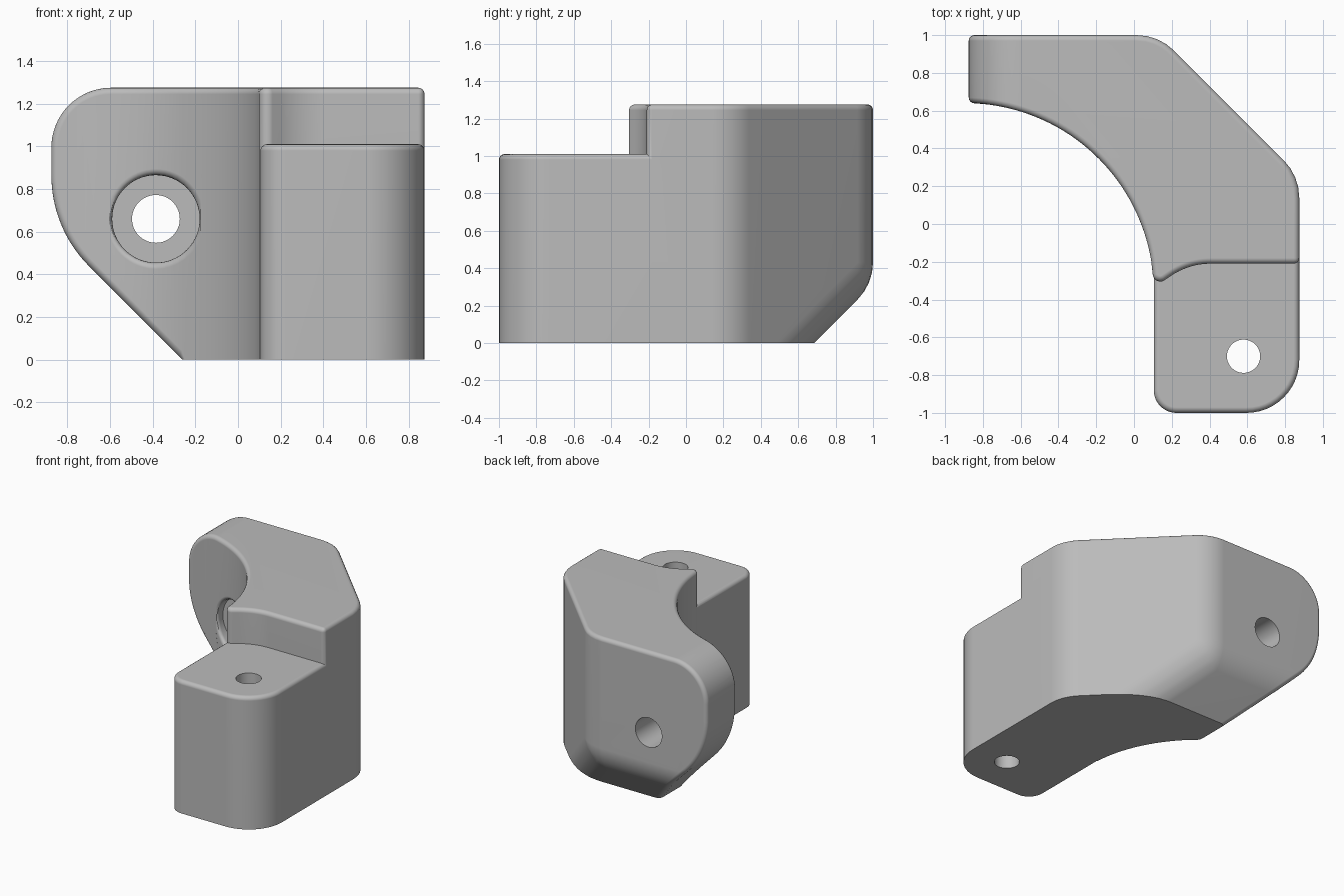
import bpy, bmesh, math
from mathutils import Vector, Matrix

cube = bpy.data.objects.get("Cube")
if cube:
    bpy.data.objects.remove(cube, do_unlink=True)

grey = bpy.data.materials.new("plain_grey")
grey.use_nodes = True
COLOUR = (0.5, 0.5, 0.5, 1)
grey.diffuse_color = COLOUR
grey.node_tree.nodes["Principled BSDF"].inputs["Base Color"].default_value = COLOUR


def rounded(corners, steps=12):
    """Closed outline from (x, y, radius) corners."""
    out = []
    for i, (x, y, r) in enumerate(corners):
        p = Vector((x, y))
        if not r:
            out.append(p)
            continue
        a = (Vector(corners[i - 1][:2]) - p).normalized()
        b = (Vector(corners[(i + 1) % len(corners)][:2]) - p).normalized()
        half = a.angle(b) / 2
        centre = p + (a + b).normalized() * r / math.sin(half)
        start = p + a * r / math.tan(half) - centre
        end = p + b * r / math.tan(half) - centre
        turn = start.angle_signed(end)
        for k in range(steps + 1):
            out.append(centre + Matrix.Rotation(-turn * k / steps, 2) @ start)
    return out


def finish(bm, name):
    bmesh.ops.recalc_face_normals(bm, faces=bm.faces)
    mesh = bpy.data.meshes.new(name)
    bm.to_mesh(mesh)
    bm.free()
    mesh.materials.append(grey)
    ob = bpy.data.objects.new(name, mesh)
    bpy.context.collection.objects.link(ob)
    return ob


def prism(name, outline, low, high, place):
    """Extrude an outline; place turns (u, v, depth) into a point."""
    bm = bmesh.new()
    face = bm.faces.new([bm.verts.new(place(u, v, low)) for u, v in outline])
    ext = bmesh.ops.extrude_face_region(bm, geom=[face])["geom"]
    shift = Vector(place(0, 0, high)) - Vector(place(0, 0, low))
    bmesh.ops.translate(bm, vec=shift, verts=[g for g in ext if isinstance(g, bmesh.types.BMVert)])
    return finish(bm, name)


def plan(u, v, d):
    return (u, v, d)


def front(u, v, d):
    return (u, d, v)


def circle(x, y, r, n=64):
    return [(x + r * math.cos(math.tau * k / n), y + r * math.sin(math.tau * k / n)) for k in range(n)]


def combine(ob, other, operation):
    mod = ob.modifiers.new(operation, "BOOLEAN")
    mod.operation, mod.object, mod.solver = operation, other, "EXACT"
    bpy.context.view_layer.update()
    mesh = bpy.data.meshes.new_from_object(ob.evaluated_get(bpy.context.evaluated_depsgraph_get()))
    ob.modifiers.clear()
    ob.data = mesh
    bpy.data.objects.remove(other, do_unlink=True)


def soften(ob, width):
    """Round every sharp outer edge except those on the base."""
    bm = bmesh.new()
    bm.from_mesh(ob.data)
    bmesh.ops.remove_doubles(bm, verts=bm.verts, dist=0.0005)
    bmesh.ops.dissolve_limit(bm, angle_limit=math.radians(0.5), verts=bm.verts, edges=bm.edges)
    sharp = [e for e in bm.edges if len(e.link_faces) == 2
             and e.calc_face_angle_signed(0) > math.radians(33)
             and max(v.co.z for v in e.verts) > 0.002]
    bmesh.ops.bevel(bm, geom=sharp, offset=width, offset_type="OFFSET", segments=4,
                    profile=0.5, affect="EDGES", clamp_overlap=False)
    bm.to_mesh(ob.data)
    bm.free()


# Bracket body: plan outline with the big inner arc and the curved step wall
TOP, SHELF = 1.275, 1.01
arc = [(-0.895 + math.sin(a), -0.36 + math.cos(a), 0)
       for a in (math.radians(80.5) * k / 36 for k in range(37))]
body = prism("bracket", rounded([(-1.3, 0.64, 0)] + arc + [
    (0.107, -0.335, 0.04), (0.29, -0.21, 0.37), (1.2, -0.21, 0),
    (1.2, 1.3, 0), (-1.3, 1.3, 0)]), 0, TOP, plan)

# Ear silhouette seen from the front
combine(body, prism("ear_profile", rounded([
    (1.4, 0, 0), (-0.26, 0, 0), (-0.875, 0.615, 0.6),
    (-0.875, TOP, 0.28), (1.4, TOP, 0)], 16), -2, 2, front), "INTERSECT")

# Rounded back: hull of balls gives even rounding between the back planes
R = 0.28
bm = bmesh.new()
for corner in [(-1.5, 0.72, 2), (0.014, 0.72, 2), (0.595, 0.139, 2), (0.595, -1, 2), (-1.5, -1, 2),
               (-1.5, 0.72, 0.431), (0.014, 0.72, 0.431), (0.595, 0.139, -0.15),
               (-1.5, -0.311, -0.6), (0.595, -0.311, -0.6), (0.595, -1, -0.6), (-1.5, -1, -0.6)]:
    bmesh.ops.create_uvsphere(bm, u_segments=32, v_segments=16, radius=R,
                              matrix=Matrix.Translation(corner))
hull = bmesh.ops.convex_hull(bm, input=bm.verts)
bmesh.ops.delete(bm, geom=[v for v in bm.verts if v in set(hull["geom_interior"])], context="VERTS")
outer = {g for g in hull["geom"] if isinstance(g, bmesh.types.BMFace) and g.is_valid}
bmesh.ops.delete(bm, geom=[f for f in bm.faces if f not in outer], context="FACES")
bmesh.ops.dissolve_limit(bm, angle_limit=math.radians(0.3), verts=bm.verts, edges=bm.edges)
combine(body, finish(bm, "back_shape"), "INTERSECT")

# Counterbore in the inner arc, then soft edges
HX, HZ = -0.385, 0.66
combine(body, prism("counterbore", circle(HX, HZ, 0.205), -0.5, 0.66, front), "DIFFERENCE")
soften(body, 0.03)

# Lower foot block
foot = prism("foot", rounded([(0.105, 0, 0), (0.105, -1, 0.12),
                              (0.875, -1, 0.28), (0.875, 0, 0)]), 0, SHELF, plan)
soften(foot, 0.03)
combine(body, foot, "UNION")

# Screw holes
combine(body, prism("ear_hole", circle(HX, HZ, 0.112), -2, 2, front), "DIFFERENCE")
combine(body, prism("foot_hole", circle(0.58, -0.70, 0.088), -1, 2, plan), "DIFFERENCE")

# Smooth shading with crisp flats
bpy.ops.object.select_all(action="DESELECT")
body.select_set(True)
bpy.context.view_layer.objects.active = body
bpy.ops.object.shade_smooth_by_angle(angle=math.radians(30))
mod = body.modifiers.new("even_normals", "WEIGHTED_NORMAL")
mod.keep_sharp = True
